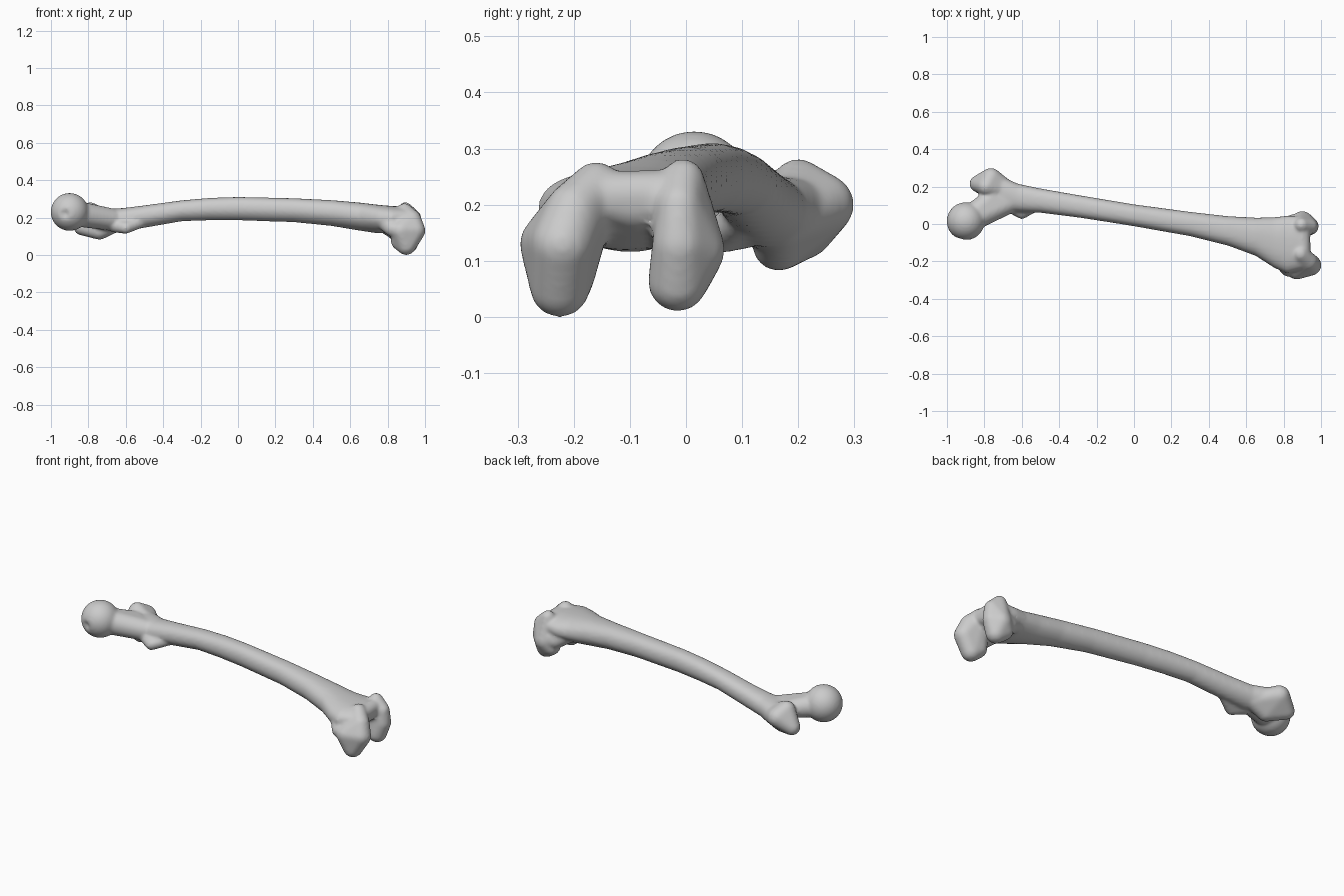
import bpy, bmesh
from math import sin, cos, pi, copysign
from mathutils import Matrix, Vector

cube = bpy.data.objects.get("Cube")
if cube:
    bpy.data.objects.remove(cube, do_unlink=True)

bone = bpy.data.materials.new("bone grey")
bone.use_nodes = True
colour = (0.6, 0.6, 0.6, 1)
bone.diffuse_color = colour
bone.node_tree.nodes["Principled BSDF"].inputs["Base Color"].default_value = colour


def finish(name, bm):
    bmesh.ops.recalc_face_normals(bm, faces=bm.faces)
    mesh = bpy.data.meshes.new(name)
    bm.to_mesh(mesh)
    bm.free()
    mesh.materials.append(bone)
    obj = bpy.data.objects.new(name, mesh)
    bpy.context.collection.objects.link(obj)
    return obj


def hull(name, balls):
    """Rounded lump: the convex skin around balls (x, y, z, radius)."""
    bm = bmesh.new()
    for x, y, z, r in balls:
        bmesh.ops.create_icosphere(bm, subdivisions=3, radius=r,
                                   matrix=Matrix.Translation((x, y, z)))
    out = bmesh.ops.convex_hull(bm, input=bm.verts)
    bad = set(out["geom_interior"]) | set(out["geom_unused"])
    bmesh.ops.delete(bm, geom=[v for v in bad if isinstance(v, bmesh.types.BMVert)],
                     context="VERTS")
    return finish(name, bm)


def loft(name, sections, sides=32):
    """Skin through oval sections (x, y min, y max, z min, z max)."""
    bm = bmesh.new()
    rings = []
    for x, y0, y1, z0, z1 in sections:
        ring = []
        for i in range(sides):
            a = 2 * pi * i / sides
            c, s = cos(a), sin(a)
            # the underside narrows toward a ridge
            p = 0.85 if s > 0 else 1.1
            ring.append(bm.verts.new((x, (y0 + y1) / 2 + (y1 - y0) / 2 * copysign(abs(c) ** p, c),
                                      (z0 + z1) / 2 + (z1 - z0) / 2 * copysign(abs(s) ** p, s))))
        rings.append(ring)
    for a, b in zip(rings, rings[1:]):
        for i in range(sides):
            j = (i + 1) % sides
            bm.faces.new((a[i], a[j], b[j], b[i]))
    bm.faces.new(rings[0])
    bm.faces.new(rings[-1])
    return finish(name, bm)


# Ball head with its small pit
bm = bmesh.new()
centre = Vector((-0.9, 0.015, 0.23))
bmesh.ops.create_icosphere(bm, subdivisions=5, radius=0.101, matrix=Matrix.Translation(centre))
pit = Vector((-0.925, -0.08, 0.22))
for v in bm.verts:
    d = (v.co - pit).length
    if d < 0.03:
        v.co += (centre - v.co).normalized() * 0.02 * (1 - d / 0.03)
head = finish("ball_head", bm)

# Long bowed shaft flaring at the knee end
shaft = loft("shaft", [
    (-0.72, 0.07, 0.26, 0.12, 0.25),
    (-0.62, 0.065, 0.215, 0.125, 0.25),
    (-0.5, 0.06, 0.19, 0.145, 0.265),
    (-0.3, 0.035, 0.155, 0.18, 0.292),
    (-0.15, 0.012, 0.13, 0.185, 0.305),
    (0, -0.012, 0.105, 0.185, 0.31),
    (0.3, -0.065, 0.065, 0.175, 0.303),
    (0.5, -0.115, 0.042, 0.155, 0.293),
    (0.65, -0.17, 0.034, 0.13, 0.28),
    (0.75, -0.235, 0.036, 0.115, 0.268),
    (0.82, -0.265, 0.045, 0.12, 0.262),
    (0.9, -0.24, 0.04, 0.15, 0.258)])

parts = [
    head, shaft,
    # Neck and bony bumps at the hip end
    hull("neck", [(-0.89, 0.02, 0.225, 0.07), (-0.73, 0.12, 0.2, 0.055),
                  (-0.76, 0.14, 0.21, 0.05), (-0.68, 0.11, 0.19, 0.06)]),
    hull("greater_bump", [(-0.835, 0.215, 0.15, 0.045), (-0.765, 0.245, 0.2, 0.055),
                          (-0.79, 0.2, 0.235, 0.047), (-0.66, 0.165, 0.17, 0.05),
                          (-0.74, 0.165, 0.128, 0.047)]),
    hull("lesser_bump", [(-0.6, 0.058, 0.145, 0.032), (-0.66, 0.1, 0.16, 0.04),
                         (-0.52, 0.1, 0.175, 0.03)]),
    # Two knee knuckles and the saddle between them
    hull("inner_knuckle", [(0.9, -0.225, 0.052, 0.053), (0.867, -0.212, 0.075, 0.05),
                           (0.946, -0.22, 0.13, 0.056), (0.93, -0.2, 0.19, 0.05),
                           (0.87, -0.245, 0.13, 0.052), (0.89, -0.16, 0.234, 0.043)]),
    hull("outer_knuckle", [(0.91, -0.015, 0.062, 0.053), (0.87, 0, 0.085, 0.05),
                           (0.94, -0.012, 0.13, 0.048), (0.94, -0.012, 0.2, 0.04),
                           (0.9, 0.014, 0.12, 0.056), (0.895, -0.005, 0.244, 0.038)]),
    hull("inner_side_bump", [(0.825, -0.24, 0.14, 0.042), (0.89, -0.23, 0.14, 0.05),
                             (0.8, -0.2, 0.17, 0.05)]),
    hull("outer_side_bump", [(0.84, 0.0, 0.13, 0.048), (0.9, 0.01, 0.13, 0.055),
                             (0.78, -0.03, 0.17, 0.05)]),
    hull("knee_saddle", [(0.9, -0.16, 0.215, 0.045), (0.9, -0.01, 0.22, 0.042),
                         (0.89, -0.09, 0.2, 0.05)]),
]

# Fuse the parts into one smooth bone
bpy.ops.object.select_all(action="DESELECT")
for part in parts:
    part.select_set(True)
bpy.context.view_layer.objects.active = shaft
bpy.ops.object.join()
shaft.name = "thigh_bone"
remesh = shaft.modifiers.new("fuse", "REMESH")
remesh.mode = "VOXEL"
remesh.voxel_size = 0.009
remesh.use_smooth_shade = True
soften = shaft.modifiers.new("soften", "SMOOTH")
soften.factor = 0.5
soften.iterations = 6
